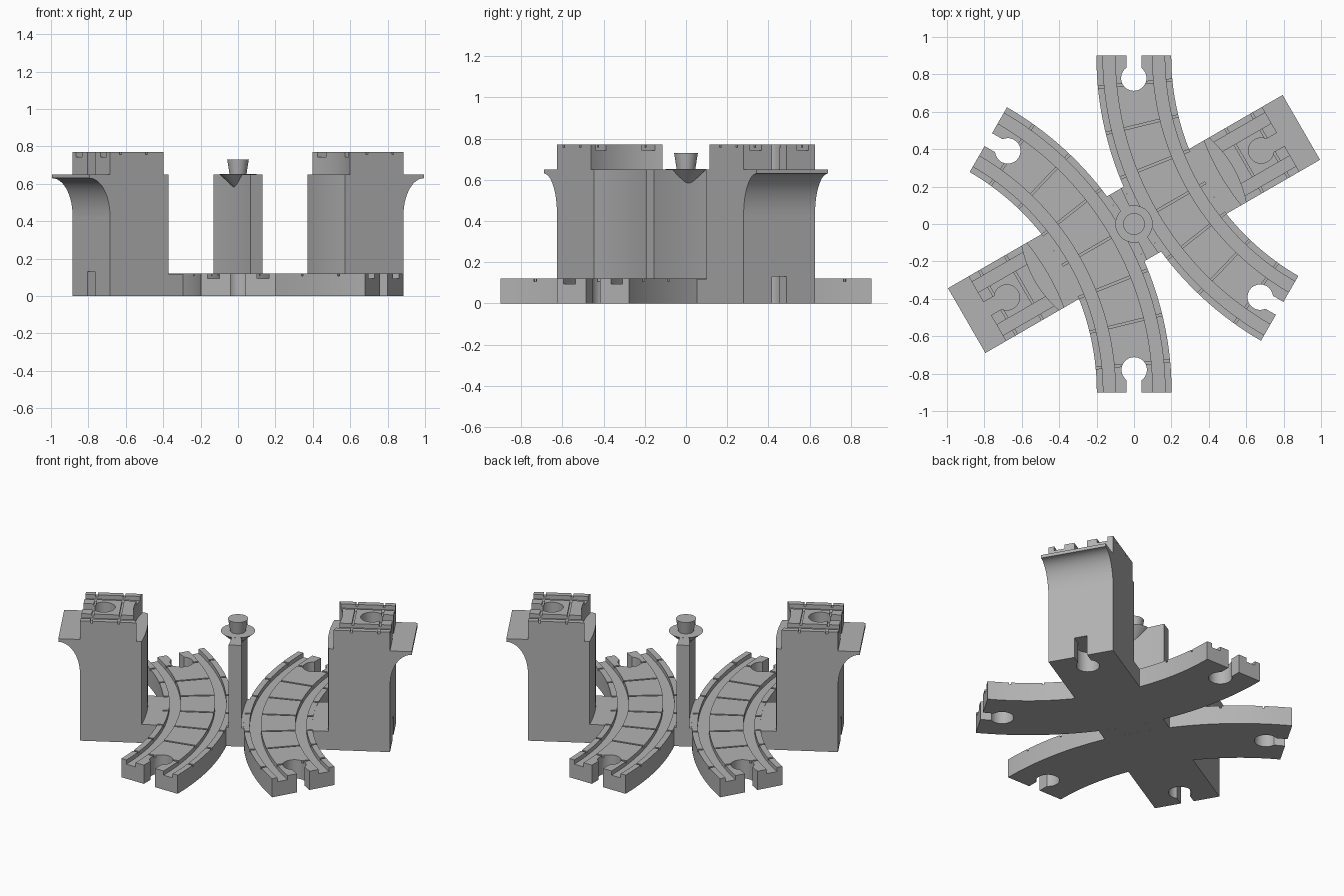
import bpy, bmesh
from math import sin, cos, pi, radians, sqrt
from mathutils import Matrix

if "Cube" in bpy.data.objects:
    bpy.data.objects.remove(bpy.data.objects["Cube"], do_unlink=True)

grey = bpy.data.materials.new("plain grey")
grey.use_nodes = True
COLOUR = (0.45, 0.45, 0.45, 1)
grey.diffuse_color = COLOUR
grey.node_tree.nodes["Principled BSDF"].inputs["Base Color"].default_value = COLOUR

# Everything is laid out along the crossing axis, then turned into place
CENTRE = 1.8                 # distance of the track's centre of curvature
R_IN, R_MID, R_OUT = 1.36, 1.56, 1.76
HALF = 0.2                   # half width of track, towers and post
TRACK_TOP, LEDGE, TOP = 0.12, 0.65, 0.77
END = 0.906                  # outer face of a tower


def arc(cx, r, a0, a1, n=20, cy=0.0):
    """Points on a circular arc, angles in radians."""
    return [(cx + r * cos(a0 + (a1 - a0) * i / n),
             cy + r * sin(a0 + (a1 - a0) * i / n)) for i in range(n + 1)]


def side_arc(r):
    """Arc around the track's centre spanning the strip width, from +v to -v."""
    a = math_asin(HALF / r)
    return arc(CENTRE, r, pi - a, pi + a, 12)


def math_asin(s):
    from math import asin
    return asin(s)


def prism(name, outline, z0, z1, upright=False):
    """Extrude an outline; upright ones lie in the xz plane."""
    bm = bmesh.new()
    place = (lambda p, h: (p[0], h, p[1])) if upright else (lambda p, h: (p[0], p[1], h))
    low = [bm.verts.new(place(p, z0)) for p in outline]
    high = [bm.verts.new(place(p, z1)) for p in outline]
    n = len(outline)
    bm.faces.new(low)
    bm.faces.new(high)
    for i in range(n):
        j = (i + 1) % n
        bm.faces.new((low[i], low[j], high[j], high[i]))
    bmesh.ops.recalc_face_normals(bm, faces=bm.faces)
    mesh = bpy.data.meshes.new(name)
    bm.to_mesh(mesh)
    bm.free()
    mesh.materials.append(grey)
    obj = bpy.data.objects.new(name, mesh)
    bpy.context.collection.objects.link(obj)
    return obj


def cut(obj, cutters):
    """Subtract the cutters one by one and remove them."""
    bpy.context.view_layer.objects.active = obj
    for c in cutters:
        mod = obj.modifiers.new("cut", 'BOOLEAN')
        mod.operation = 'DIFFERENCE'
        mod.solver = 'EXACT'
        mod.object = c
        bpy.ops.object.modifier_apply(modifier=mod.name)
        bpy.data.objects.remove(c, do_unlink=True)


def rect(x0, x1, y0, y1):
    return [(x0, y0), (x1, y0), (x1, y1), (x0, y1)]


def keyhole(x, y, angle, z0, z1):
    """Connector socket: round hole with a slot leaving along the angle."""
    pts = arc(0, 0.068, radians(36), radians(324), 28) + [(0.2, -0.04), (0.2, 0.04)]
    c, s = cos(angle), sin(angle)
    return prism("socket_cutter", [(x + c * a - s * b, y + s * a + c * b) for a, b in pts], z0, z1)


def sector(name, r0, r1, half, z0, z1, n=32):
    return prism(name, arc(CENTRE, r0, pi - half, pi + half, n)
                 + arc(CENTRE, r1, pi + half, pi - half, n), z0, z1)


# Curved track with wheel grooves, tie lines and end sockets
track = sector("curved_track", R_IN, R_OUT, pi / 6, 0, TRACK_TOP)
cutters = []
for side in (-1, 1):
    a, b = sorted((R_MID + side * 0.1, R_MID + side * 0.165))
    cutters.append(sector("groove_cutter", a, b, pi / 6 + 0.02, TRACK_TOP - 0.027, 0.2))
    ang = pi + side * pi / 6
    tang = ang + side * pi / 2
    cutters.append(keyhole(CENTRE + R_MID * cos(ang) - 0.12 * cos(tang),
                           R_MID * sin(ang) - 0.12 * sin(tang), tang, -0.1, 0.3))
for i in range(7):
    ang = pi + radians(-24.5 + 49 * i / 6)
    d = 0.006
    tie = [(CENTRE + r * cos(ang) - w * sin(ang), r * sin(ang) + w * cos(ang))
           for r, w in rect(R_IN - 0.05, R_OUT + 0.05, -d, d)]
    cutters.append(prism("tie_cutter", tie, TRACK_TOP - 0.013, 0.2))
cut(track, cutters)

# Tower body with a curved inner wall
body = prism("tower_body", side_arc(1.27) + [(END, -HALF), (END, HALF)], 0, LEDGE)
cut(body, [keyhole(0.785, 0, 0, -0.1, 0.13)])

# Raised track piece on the tower, hollowed toward the hub
a = math_asin(HALF / 0.61)
deck = prism("tower_deck", arc(0, 0.61, a, -a, 12) + [(END, -HALF), (END, HALF)], LEDGE, TOP)
cutters = [keyhole(0.785, 0, 0, LEDGE - 0.1, TOP + 0.1)]
for lo, hi in ((0.1, 0.165), (-0.165, -0.1)):
    cutters.append(prism("groove_cutter", rect(0.4, 1.1, lo, hi), TOP - 0.027, 0.9))
for u in (0.68, 0.84):
    cutters.append(prism("tie_cutter", rect(u - 0.006, u + 0.006, -0.3, 0.3), TOP - 0.013, 0.9))
cut(deck, cutters)

# Flared bracket outside the tower
flare = [(1.033 - 0.127 * cos(t), 0.43 + 0.2 * sin(t))
         for t in [pi / 2 * (1 - i / 14) for i in range(15)]]
bracket = prism("tower_bracket", [(END, LEDGE), (1.033, LEDGE)] + flare, -HALF, HALF, True)

# Base plate between track and tower
apron = prism("base_apron", side_arc(R_IN) + side_arc(1.265)[::-1], 0, TRACK_TOP - 0.001)


def waist(name, r, z0, z1):
    """Narrow piece between the two tracks with both sides concave."""
    right = side_arc(r)
    return prism(name, right + [(-x, -y) for x, y in right], z0, z1)


# Hub between the tracks and the signal post standing on it
hub = waist("hub_base", R_OUT, 0, TRACK_TOP - 0.001)
post = waist("centre_post", 1.774, TRACK_TOP - 0.001, LEDGE)


def turned(name, r0, r1, z0, z1):
    bm = bmesh.new()
    bmesh.ops.create_cone(bm, cap_ends=True, segments=40, radius1=r0, radius2=r1, depth=z1 - z0)
    bmesh.ops.translate(bm, verts=bm.verts, vec=(0, 0, (z0 + z1) / 2))
    mesh = bpy.data.meshes.new(name)
    bm.to_mesh(mesh)
    bm.free()
    mesh.materials.append(grey)
    obj = bpy.data.objects.new(name, mesh)
    bpy.context.collection.objects.link(obj)
    return obj


flange = turned("post_flange", 0.001, 0.1, 0.56, LEDGE + 0.001)
peg = turned("post_peg", 0.045, 0.058, LEDGE, 0.73)

# Turn into place and repeat the paired parts on the opposite side
parts = [track, body, deck, bracket, apron]
everything = parts + [hub, post, flange, peg]
turn = Matrix.Rotation(radians(30), 4, 'Z')
for obj in everything:
    obj.data.transform(turn)
for obj in parts:
    twin = obj.copy()
    twin.data = obj.data.copy()
    twin.data.transform(Matrix.Rotation(pi, 4, 'Z'))
    twin.name = "opposite_" + obj.name
    bpy.context.collection.objects.link(twin)
    everything.append(twin)

bpy.ops.object.select_all(action='DESELECT')
for obj in everything:
    obj.select_set(True)
bpy.context.view_layer.objects.active = track
bpy.ops.object.shade_smooth_by_angle(angle=radians(30))
